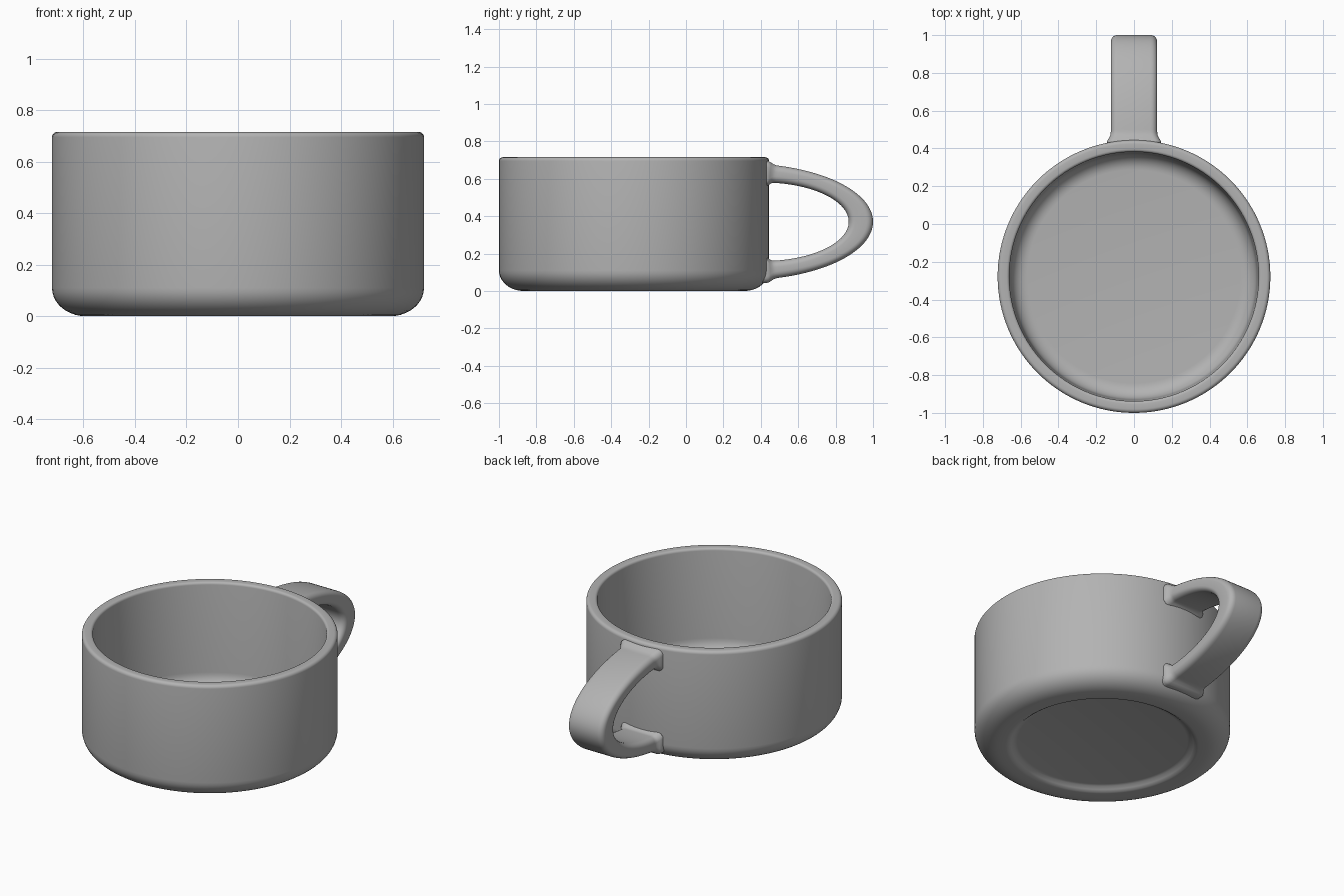
import bpy, bmesh, math
from mathutils import Vector

old = bpy.data.objects.get("Cube")
if old:
    bpy.data.objects.remove(old, do_unlink=True)

CUP_Y = -0.278   # cup axis
MID_Z = 0.37     # handle centre height

clay = bpy.data.materials.new("grey_glaze")
clay.use_nodes = True
GREY = (0.45, 0.45, 0.45, 1.0)
clay.diffuse_color = GREY
clay.node_tree.nodes["Principled BSDF"].inputs["Base Color"].default_value = GREY


def finish(bm, name):
    """Turn a bmesh into a smooth shaded object."""
    bmesh.ops.recalc_face_normals(bm, faces=bm.faces)
    mesh = bpy.data.meshes.new(name)
    bm.to_mesh(mesh)
    bm.free()
    mesh.materials.append(clay)
    obj = bpy.data.objects.new(name, mesh)
    bpy.context.collection.objects.link(obj)
    bpy.ops.object.select_all(action='DESELECT')
    obj.select_set(True)
    bpy.context.view_layer.objects.active = obj
    bpy.ops.object.shade_smooth_by_angle(angle=math.radians(40))
    return obj


def arc(cx, cz, rx, rz, a0, a1, n):
    """Elliptical arc points, angles in degrees."""
    angles = [math.radians(a0 + (a1 - a0) * i / n) for i in range(n + 1)]
    return [(cx + rx * math.cos(a), cz + rz * math.sin(a)) for a in angles]


# Cup body: closed wall profile (radius, height) spun round the axis
profile = [(0, 0.03), (0.48, 0.03), (0.50, 0.026), (0.515, 0.012), (0.53, 0.002), (0.545, 0)]
profile += arc(0.59, 0.11, 0.132, 0.11, -90, 0, 10)       # rounded foot
profile += arc(0.702, 0.695, 0.02, 0.02, 0, 90, 5)        # outer lip
profile += arc(0.675, 0.70, 0.015, 0.015, 90, 180, 4)     # inner lip
profile += arc(0.565, 0.16, 0.085, 0.085, 0, -90, 8)      # inner floor corner
profile += [(0, 0.075)]

bm = bmesh.new()
verts = [bm.verts.new((r, CUP_Y, z)) for r, z in profile]
edges = [bm.edges.new(pair) for pair in zip(verts, verts[1:])]
bmesh.ops.spin(bm, geom=verts + edges, cent=(0, CUP_Y, 0), axis=(0, 0, 1),
               angle=math.tau, steps=128)
bmesh.ops.remove_doubles(bm, verts=bm.verts, dist=0.0001)
finish(bm, "cup_body")

# Handle: rounded strap swept between an outer and an inner half ellipse
STEPS = 128
bm = bmesh.new()
rings = []
start = math.acos(0.11 / 0.70)
for i in range(STEPS + 1):
    u = 1 - 2 * i / STEPS                 # 1 at the top end, -1 at the bottom
    a, b = start * u, math.pi / 2 * u
    outer = Vector((0, 0.30 + 0.70 * math.cos(a), MID_Z + 0.312 * math.sin(a)))
    inner = Vector((0, 0.41 + 0.46 * math.cos(b), MID_Z + 0.21 * math.sin(b)))
    # flare where the strap meets the wall
    near = min(1, max(0, 1 - ((outer.y + inner.y) / 2 - 0.44) / 0.04))
    flare = 0.02 * near ** 2
    side = 1 if u > 0 else -1
    outer.z += side * flare
    inner.z -= side * flare
    half = 0.123 + flare
    thick = (inner - outer).length
    down = (inner - outer) / thick
    r = 0.035
    section = []
    for cx, cs, a0 in ((half - r, thick - r, 0), (r - half, thick - r, 90),
                       (r - half, r, 180), (half - r, r, 270)):
        section += arc(cx, cs, r, r, a0, a0 + 90, 5)
    rings.append([bm.verts.new(outer + down * s + Vector((x, 0, 0))) for x, s in section])

for ra, rb in zip(rings, rings[1:]):
    n = len(ra)
    for k in range(n):
        bm.faces.new((ra[k], ra[(k + 1) % n], rb[(k + 1) % n], rb[k]))
bm.faces.new(rings[0])
bm.faces.new(rings[-1])
finish(bm, "handle")
